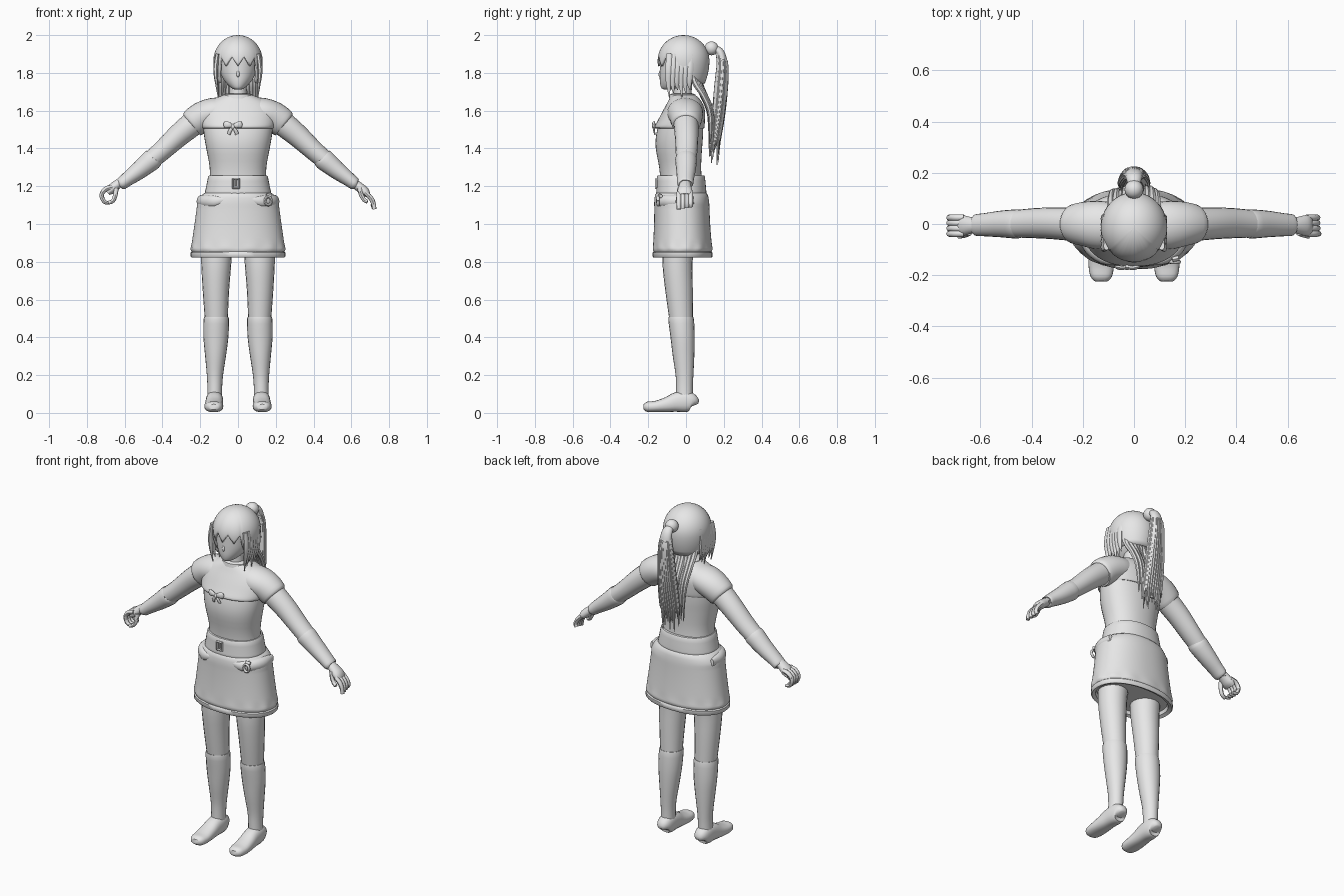
import bpy, bmesh, math, random
from mathutils import Vector

random.seed(4)
grey = bpy.data.materials.new("plain_grey")
grey.diffuse_color = (0.8, 0.8, 0.8, 1)
X, Y, Z = Vector((1, 0, 0)), Vector((0, 1, 0)), Vector((0, 0, 1))


def catmull(pts, steps):
    """Smooth a list of equal-length tuples."""
    if steps < 2:
        return pts
    out = []
    for i in range(len(pts) - 1):
        a, b = pts[max(i - 1, 0)], pts[i]
        c, d = pts[i + 1], pts[min(i + 2, len(pts) - 1)]
        for k in range(steps):
            t = k / steps
            out.append(tuple(0.5 * (2 * q + (r - p) * t + (2 * p - 5 * q + 4 * r - s) * t * t
                                    + (3 * q - p - 3 * r + s) * t ** 3)
                             for p, q, r, s in zip(a, b, c, d)))
    return out + [pts[-1]]


def tube(bm, pts, n=20, steps=3, ref=Y, flat=False, power=2.0, wave=None):
    """Loft elliptical rings (x, y, z, radius across, radius along ref)."""
    pts = catmull(pts, steps)
    rings = []
    for i, p in enumerate(pts):
        c = Vector(p[:3])
        t = Z if flat else (Vector(pts[min(i + 1, len(pts) - 1)][:3])
                            - Vector(pts[max(i - 1, 0)][:3])).normalized()
        u = ref.cross(t).normalized()
        v = t.cross(u)
        ring = []
        for k in range(n):
            a = 2 * math.pi * k / n
            ca, sa = math.cos(a), math.sin(a)
            ca = math.copysign(abs(ca) ** (2 / power), ca)
            sa = math.copysign(abs(sa) ** (2 / power), sa)
            w = wave(a, c.z) if wave else 1
            ring.append(bm.verts.new(c + u * ca * max(p[3], .001) * w + v * sa * max(p[4], .001) * w))
        rings.append(ring)
    for r, q in zip(rings, rings[1:]):
        for k in range(n):
            bm.faces.new((r[k], r[(k + 1) % n], q[(k + 1) % n], q[k]))
    bm.faces.new(rings[0])
    bm.faces.new(rings[-1])


def finish(name, bm):
    bmesh.ops.recalc_face_normals(bm, faces=bm.faces)
    me = bpy.data.meshes.new(name)
    bm.to_mesh(me)
    bm.free()
    me.materials.append(grey)
    ob = bpy.data.objects.new(name, me)
    bpy.context.collection.objects.link(ob)
    bpy.ops.object.select_all(action='DESELECT')
    ob.select_set(True)
    bpy.context.view_layer.objects.active = ob
    bpy.ops.object.shade_smooth_by_angle(angle=math.radians(45))
    return ob


def part(name, pts, **kw):
    bm = bmesh.new()
    tube(bm, pts, **kw)
    return finish(name, bm)


def body(name, rows, **kw):
    """Horizontal sections given as (z, half width, front y, back y)."""
    return part(name, [(0, (f + b) / 2, z, w, (b - f) / 2) for z, w, f, b in rows],
                flat=True, n=kw.pop("n", 40), **kw)


# Torso and shoulder yoke
body("bodice", [(1.22, .15, -.135, .085), (1.3, .15, -.142, .08), (1.4, .168, -.16, .085),
                (1.47, .18, -.158, .09), (1.54, .185, -.14, .09), (1.6, .17, -.11, .085)], power=2.2)
body("yoke", [(1.505, .186, -.155, .094), (1.515, .194, -.166, .098), (1.55, .2, -.148, .1),
              (1.6, .198, -.122, .1), (1.64, .17, -.1, .087), (1.67, .11, -.085, .065),
              (1.685, .07, -.075, .045)], power=2.2)
body("collar", [(1.665, .082, -.09, .055), (1.685, .076, -.086, .05), (1.69, .066, -.076, .04)], steps=1)
body("neck", [(1.66, .05, -.07, .035), (1.7, .046, -.065, .03), (1.78, .048, -.065, .035)])

# Belt and skirt with a gathered hem
body("belt", [(1.15, .17, -.15, .1), (1.157, .177, -.158, .108), (1.2, .168, -.155, .105),
              (1.25, .158, -.153, .1), (1.257, .15, -.145, .093)], power=2.2, steps=2)


def hem_wave(a, z):
    return 1 + .012 * math.sin(13 * a) * max(0, 1 - abs(z - .875) / .035)


body("skirt", [(1.17, .165, -.15, .1), (1.155, .19, -.163, .115), (1.12, .215, -.168, .122),
               (1.09, .218, -.168, .124), (1.06, .222, -.168, .125), (1.0, .23, -.169, .128),
               (.93, .24, -.172, .133), (.885, .247, -.175, .137), (.865, .25, -.176, .139),
               (.85, .242, -.17, .133)], power=2.2, steps=2, n=104, wave=hem_wave)
body("skirt_band", [(.9, .225, -.155, .115), (.855, .243, -.17, .134), (.848, .251, -.177, .141),
                    (.828, .251, -.177, .141), (.822, .245, -.172, .136), (.83, .225, -.155, .118),
                    (.9, .205, -.14, .1)], power=2.2, steps=1)
for s in (-1, 1):
    # Hip gathers bulging under the belt
    part("hip_gather", [(s * .20, .04, 1.125, .01, .02), (s * .19, -.03, 1.12, .03, .035),
                        (s * .165, -.09, 1.12, .032, .035), (s * .12, -.135, 1.12, .022, .03),
                        (s * .07, -.155, 1.13, .005, .01)], ref=Z)

    # Legs, long socks and shoes
    part("thigh", [(s * .112, -.035, .95, .085, .085), (s * .115, -.045, .8, .08, .08),
                   (s * .117, -.037, .65, .07, .073), (s * .115, -.026, .5, .061, .063)], flat=True)
    part("long_sock", [(s * .115, -.026, .505, .06, .06), (s * .115, -.026, .497, .067, .068),
                       (s * .117, -.018, .4, .066, .064), (s * .119, -.013, .3, .055, .057),
                       (s * .122, -.008, .2, .043, .047), (s * .123, -.008, .13, .039, .044),
                       (s * .124, -.008, .05, .04, .044)], flat=True)
    part("shoe", [(s * .124, .044, .04, .02, .02), (s * .124, .036, .05, .045, .038),
                  (s * .124, 0, .06, .056, .045), (s * .125, -.05, .057, .052, .046),
                  (s * .127, -.1, .044, .04, .048), (s * .128, -.16, .034, .03, .05),
                  (s * .128, -.205, .032, .027, .042), (s * .128, -.224, .032, .014, .025)],
         ref=X, power=2.4)

    # Short sleeve, arm and forearm cuff
    part("short_sleeve", [(s * .06, -.005, 1.6, .07, .085), (s * .13, -.005, 1.59, .078, .095),
                          (s * .19, 0, 1.567, .08, .088), (s * .238, 0, 1.533, .077, .076),
                          (s * .246, 0, 1.527, .066, .066)], n=28)
    part("arm", [(s * .18, 0, 1.575, .065, .065), (s * .25, 0, 1.522, .065, .065),
                 (s * .32, .003, 1.464, .06, .062), (s * .4, .003, 1.39, .053, .058),
                 (s * .47, 0, 1.33, .049, .053)])
    part("forearm_cuff", [(s * .448, 0, 1.347, .048, .05), (s * .455, 0, 1.341, .056, .057),
                          (s * .52, 0, 1.287, .048, .052), (s * .585, -.003, 1.238, .038, .045),
                          (s * .618, -.004, 1.212, .033, .042), (s * .622, -.004, 1.209, .025, .032)])

# Hands: one pinched into a loop, one relaxed
palm = [(.60, -.004, 1.225, .022, .026), (.64, -.005, 1.197, .025, .033),
        (.672, -.006, 1.17, .025, .041), (.69, -.006, 1.152, .014, .036)]
for s in (-1, 1):
    bm = bmesh.new()
    tube(bm, [(s * x, y, z + (.012 if s < 0 else 0), a, b) for x, y, z, a, b in palm])
    for k in range(4):
        y = -.038 + k * .021
        if s < 0:
            path = [(-.665, 1.195), (-.7, 1.185), (-.722, 1.155), (-.708, 1.118), (-.682, 1.112)]
        else:
            path = [(.675, 1.165), (.703, 1.138), (.717, 1.108), (.722 - k * .004, 1.078 + k * .005)]
        tube(bm, [(x, y, z, r, r) for (x, z), r in zip(path, (.013, .013, .012, .011, .008))], n=8)
    path = [(-.645, 1.19), (-.65, 1.15), (-.663, 1.122), (-.688, 1.112)] if s < 0 else \
           [(.645, 1.19), (.652, 1.155), (.668, 1.128), (.685, 1.118)]
    tube(bm, [(x, -.033 - .005 * i, z, .013 - .001 * i, .013 - .001 * i)
              for i, (x, z) in enumerate(path)], n=8)
    finish("hand", bm)

# Head with a small nose
body("face", [(1.712, .015, -.115, -.07), (1.72, .035, -.13, -.03), (1.75, .066, -.138, .03),
              (1.79, .09, -.139, .07), (1.84, .103, -.138, .1), (1.9, .108, -.133, .1),
              (1.95, .08, -.1, .08), (1.975, .03, -.05, .04)])
part("nose", [(0, -.13, 1.82, .004, .006), (0, -.137, 1.79, .009, .01), (0, -.133, 1.778, .004, .004)], n=10)

# Hair cap: dome whose lower edge is a jagged fringe, longer at sides and back
bm = bmesh.new()
N, R = 72, 16
top = bm.verts.new((0, -.012, 2.0))
rows = []
for i in range(1, R + 1):
    row = []
    for k in range(N):
        a = 2 * math.pi * k / N - math.pi / 2
        d = min(k, N - k) / N * 360
        edge = (1.835 if k % 6 == 0 else 1.885 - .009 * abs(3 - k % 6) * 1.8) if d < 48 else \
            max(1.745, 1.835 - (d - 48) * .006)
        t = i / R
        # spherical crown, then a taper towards the nape
        drop = (2.0 - edge) / .135
        f = drop * t * t if drop < 1 else drop * t ** 1.7
        w = math.sqrt(max(0, 1 - (1 - min(f, 1)) ** 2)) if f < 1 else 1 - .22 * (f - 1) ** 2
        row.append(bm.verts.new((.13 * w * math.cos(a), -.013 + .137 * w * math.sin(a), 2.0 - .135 * f)))
    rows.append(row)
for k in range(N):
    bm.faces.new((top, rows[0][k], rows[0][(k + 1) % N]))
    for r, q in zip(rows, rows[1:]):
        bm.faces.new((r[k], q[k], q[(k + 1) % N], r[(k + 1) % N]))
cap = finish("hair_cap", bm)
mod = cap.modifiers.new("thickness", 'SOLIDIFY')
mod.thickness = .012

# Side locks framing the face and strands falling from the nape
bm = bmesh.new()
for s in (-1, 1):
    for i in range(6):
        y = -.085 + i * .022
        end = 1.67 + .02 * (i % 3)
        tube(bm, [(s * .108, y, 1.9, .012, .018), (s * .118, y - .005, 1.82, .013, .02),
                  (s * .113, y - .008, 1.75, .009, .014), (s * .105, y - .003, end, .002, .002)], n=7)
finish("side_locks", bm)
bm = bmesh.new()
for i in range(11):
    x = -.09 + i * .018
    dy = random.uniform(-.01, .01)
    y0 = .1 - 3.5 * x * x - .01
    tube(bm, [(x, y0 - .03, 1.82, .016, .016), (x, y0 - .015, 1.75, .017, .016),
              (x, .095 + dy, 1.68, .015, .013), (x * .95, .128 + dy, 1.6, .012, .012),
              (x * .85, .135 + dy, 1.5, .009, .009),
              (x * .8, .13 + dy, random.uniform(1.36, 1.46), .002, .002)], n=7)
finish("nape_strands", bm)

# Ponytail: tied bun, core and loose tapering strands
bm = bmesh.new()
bmesh.ops.create_uvsphere(bm, u_segments=20, v_segments=12, radius=.037)
bmesh.ops.translate(bm, verts=bm.verts, vec=(0, .135, 1.93))
finish("hair_bun", bm)
part("ponytail_core", [(0, .14, 1.925, .02, .02), (0, .175, 1.915, .03, .022), (0, .193, 1.86, .036, .025),
                       (0, .188, 1.75, .042, .027), (0, .175, 1.6, .045, .024),
                       (0, .158, 1.47, .035, .016), (0, .15, 1.4, .015, .006)])
bm = bmesh.new()
for i in range(24):
    a = 2 * math.pi * i / 24
    cx, sy = math.cos(a), math.sin(a)
    tip = random.uniform(1.3, 1.44)
    tube(bm, [(.008 * cx, .165 + .008 * sy, 1.925, .008, .008),
              (.03 * cx, .192 + .02 * sy, 1.86, .01, .01),
              (.042 * cx, .187 + .026 * sy, 1.74, .011, .011),
              (.052 * cx, .172 + .026 * sy, 1.58, .01, .01),
              (.056 * cx, .155 + .023 * sy, 1.45, .008, .008),
              (.052 * cx, .147 + .024 * sy, tip, .002, .002)], n=7)
finish("ponytail_strands", bm)

# Chest bow, belt buckle and hip charm
bm = bmesh.new()
for s in (-1, 1):
    tube(bm, [(-.027, -.168, 1.515, .006, .006), (-.027 + s * .022, -.172, 1.524, .016, .009),
              (-.027 + s * .042, -.168, 1.526, .018, .007), (-.027 + s * .048, -.165, 1.526, .008, .004)], n=10)
    tube(bm, [(-.027, -.17, 1.512, .006, .005), (-.027 + s * .014, -.17, 1.495, .009, .005),
              (-.027 + s * .022, -.164, 1.475, .01, .004)], n=8)
tube(bm, [(-.027, -.165, 1.502, .006, .006), (-.027, -.172, 1.515, .011, .009),
          (-.027, -.165, 1.528, .006, .006)], n=10)
finish("chest_bow", bm)
bm = bmesh.new()
for x in (-.027, .005):
    tube(bm, [(x, -.159, 1.188, .005, .006), (x, -.159, 1.24, .005, .006)], n=8, steps=1)
for z in (1.19, 1.237):
    tube(bm, [(-.03, -.159, z, .005, .006), (.008, -.159, z, .005, .006)], n=8, steps=1)
tube(bm, [(-.011, -.16, 1.2, .004, .005), (-.011, -.16, 1.237, .004, .005)], n=8, steps=1)
finish("belt_buckle", bm)
bm = bmesh.new()
loop = [(.16 + .017 * math.cos(k * math.pi / 6), -.148, 1.122 + .022 * math.sin(k * math.pi / 6), .007, .008)
        for k in range(13)]
tube(bm, loop, n=8, steps=1)
tube(bm, [(.15, -.14, 1.15, .012, .01), (.175, -.133, 1.148, .01, .01)], n=8, steps=1)
finish("hip_charm", bm)
